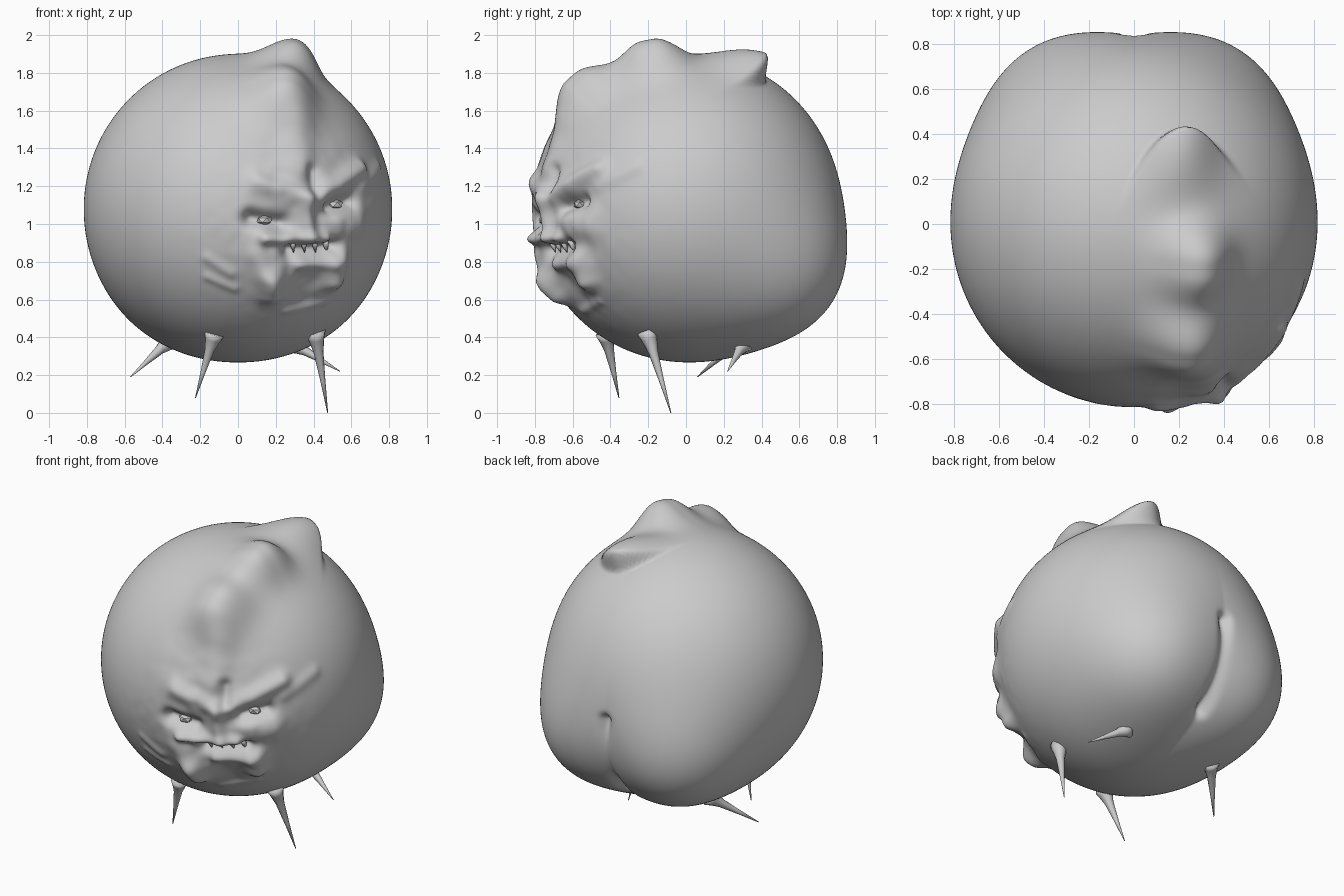
import bpy, bmesh, math
from mathutils import Vector, noise

if "Cube" in bpy.data.objects:
    bpy.data.objects.remove(bpy.data.objects["Cube"])

R = 0.815
C = Vector((0, 0, 1.085))


def front(x, z):
    """Point on the front of the base ball seen at x, z."""
    return Vector((x, -math.sqrt(max(0, R * R - x * x - (z - C.z) ** 2)), z))


def seg_dist(p, a, b):
    d = b - a
    t = max(0, min(1, (p - a).dot(d) / max(d.length_squared, 1e-9)))
    return (p - a - d * t).length


def smooth(e0, e1, v):
    t = max(0, min(1, (v - e0) / (e1 - e0)))
    return t * t * (3 - 2 * t)


# Sculpt strokes on the face: x1, z1, x2, z2, width, height
FACE = [
    (0.43, 1.16, 0.64, 1.29, 0.050, 0.040),    # right brow
    (0.36, 1.14, 0.10, 1.22, 0.055, 0.035),    # left brow
    (0.39, 1.28, 0.40, 1.18, 0.035, -0.030),   # frown crease
    (0.07, 1.03, 0.23, 1.00, 0.045, -0.065),   # left eye socket
    (0.49, 1.09, 0.60, 1.12, 0.042, -0.060),   # right eye socket
    (0.35, 1.13, 0.37, 0.95, 0.050, 0.035),    # nose
    (0.14, 0.93, 0.45, 0.925, 0.035, 0.050),   # upper lip
    (0.28, 0.86, 0.50, 0.88, 0.038, -0.065),   # mouth
    (0.32, 0.79, 0.48, 0.80, 0.035, 0.025),    # lower lip
    (0.54, 0.99, 0.62, 1.00, 0.080, 0.030),    # right cheek
    (0.10, 0.85, 0.17, 0.70, 0.075, 0.030),    # left jowl
    (0.17, 0.72, 0.175, 0.635, 0.065, 0.060),  # left chin tuft
    (0.52, 0.82, 0.50, 0.71, 0.065, 0.060),    # right chin tuft
    (0.35, 0.70, 0.36, 0.60, 0.070, -0.015),   # chin hollow
    (-0.16, 0.82, -0.04, 0.74, 0.030, 0.010),  # side wrinkles
    (-0.16, 0.72, -0.02, 0.66, 0.025, 0.009),
    (0.26, 0.54, 0.46, 0.59, 0.025, 0.010),
    (0.66, 1.20, 0.74, 1.30, 0.040, 0.012),
    (0.31, 1.50, 0.33, 1.30, 0.090, 0.030),    # forehead
]
STROKES = [(front(a, b), front(c, d), w, h) for a, b, c, d, w, h in FACE]
STROKES += [
    (Vector((0.27, -0.20, 1.84)), Vector((0.27, -0.15, 1.84)), 0.15, 0.145),  # top crest
    (Vector((0.23, -0.49, 1.68)), Vector((0.23, -0.53, 1.65)), 0.16, 0.145),  # front crest
    (Vector((0, 0.81, 1.00)), Vector((0, 0.58, 0.50)), 0.035, -0.05),         # rear cleft
]
CHEEKS = [C + Vector((s * 0.37, 0.64, -0.42)).normalized() * R for s in (-1, 1)]
FACE_MID = front(0.34, 0.98)


def height(p):
    h = 0
    for a, b, w, amp in STROKES:
        d = seg_dist(p, a, b) / w
        if d < 3:
            h += amp * math.exp(-d * d)
    # rear lobes
    h += 0.16 * max(math.exp(-((p - c).length / 0.40) ** 2) for c in CHEEKS)
    # back fin of the crest: rising ramp with an abrupt rounded end
    if p.z > C.z:
        dx = p.x - 0.2
        end = 0.40 - (4.5 if dx < 0 else 2.5) * dx * dx
        ramp = smooth(0, 0.42, p.y) * (1 - smooth(end - 0.035, end + 0.025, p.y))
        h += 0.14 * ramp * math.exp(-(dx / 0.17) ** 2)
    # fine wrinkles near the face
    f = math.exp(-((p - FACE_MID).length / 0.36) ** 2)
    if f > 0.02:
        h += 0.014 * f * noise.noise(p * 13)
    return h


def new_object(name, bm, smooth_shade=True):
    me = bpy.data.meshes.new(name)
    bm.to_mesh(me)
    bm.free()
    for f in me.polygons:
        f.use_smooth = smooth_shade
    ob = bpy.data.objects.new(name, me)
    bpy.context.collection.objects.link(ob)
    return ob


# Sculpted ball body
bm = bmesh.new()
bmesh.ops.create_icosphere(bm, subdivisions=7, radius=R)
for v in bm.verts:
    n = v.co.normalized()
    v.co = C + n * (R + height(C + n * R))
new_object("body", bm)


# Tapered spike with a flared root
def spike(name, base, tip, r, sides=10, profile=((0, 1), (0.1, 0.75), (0.25, 0.48), (0.6, 0.25), (1, 0.04))):
    base, tip = Vector(base), Vector(tip)
    q = (tip - base).to_track_quat('Z', 'Y')
    bm = bmesh.new()
    rings = []
    for t, k in profile:
        c = base.lerp(tip, t)
        rings.append([bm.verts.new(c + q @ Vector((r * k * math.cos(a), r * k * math.sin(a), 0)))
                      for a in (2 * math.pi * i / sides for i in range(sides))])
    for lo, hi in zip(rings, rings[1:]):
        for i in range(sides):
            j = (i + 1) % sides
            bm.faces.new((lo[i], lo[j], hi[j], hi[i]))
    bm.faces.new(rings[0][::-1])
    bm.faces.new(rings[-1])
    return new_object(name, bm)


spike("front_left_leg", (-0.125, -0.425, 0.42), (-0.225, -0.355, 0.08), 0.055)
spike("front_right_leg", (0.41, -0.205, 0.43), (0.475, -0.08, 0.0), 0.055)
spike("back_left_leg", (-0.36, 0.28, 0.385), (-0.57, 0.06, 0.19), 0.055)
spike("back_right_leg", (0.30, 0.30, 0.36), (0.54, 0.22, 0.22), 0.050)

# Eyes: small faceted lumps inside the sockets
for name, x, z in (("left_eye", 0.15, 1.015), ("right_eye", 0.55, 1.105)):
    bm = bmesh.new()
    bmesh.ops.create_icosphere(bm, subdivisions=1, radius=0.035)
    c = C + (front(x, z) - C) * 0.935
    for v in bm.verts:
        v.co = c + Vector((v.co.x * 1.3, v.co.y, v.co.z * 0.8))
    new_object(name, bm, False)

# Teeth in the mouth
for i, x in enumerate((0.30, 0.36, 0.42, 0.48)):
    top = C + (front(x, 0.91) - C) * 0.97
    low = C + (front(x + 0.005, 0.84) - C) * 0.965
    spike(f"tooth_{i + 1}", top, low, 0.018, 5, ((0, 1), (0.5, 0.8), (1, 0.1)))
